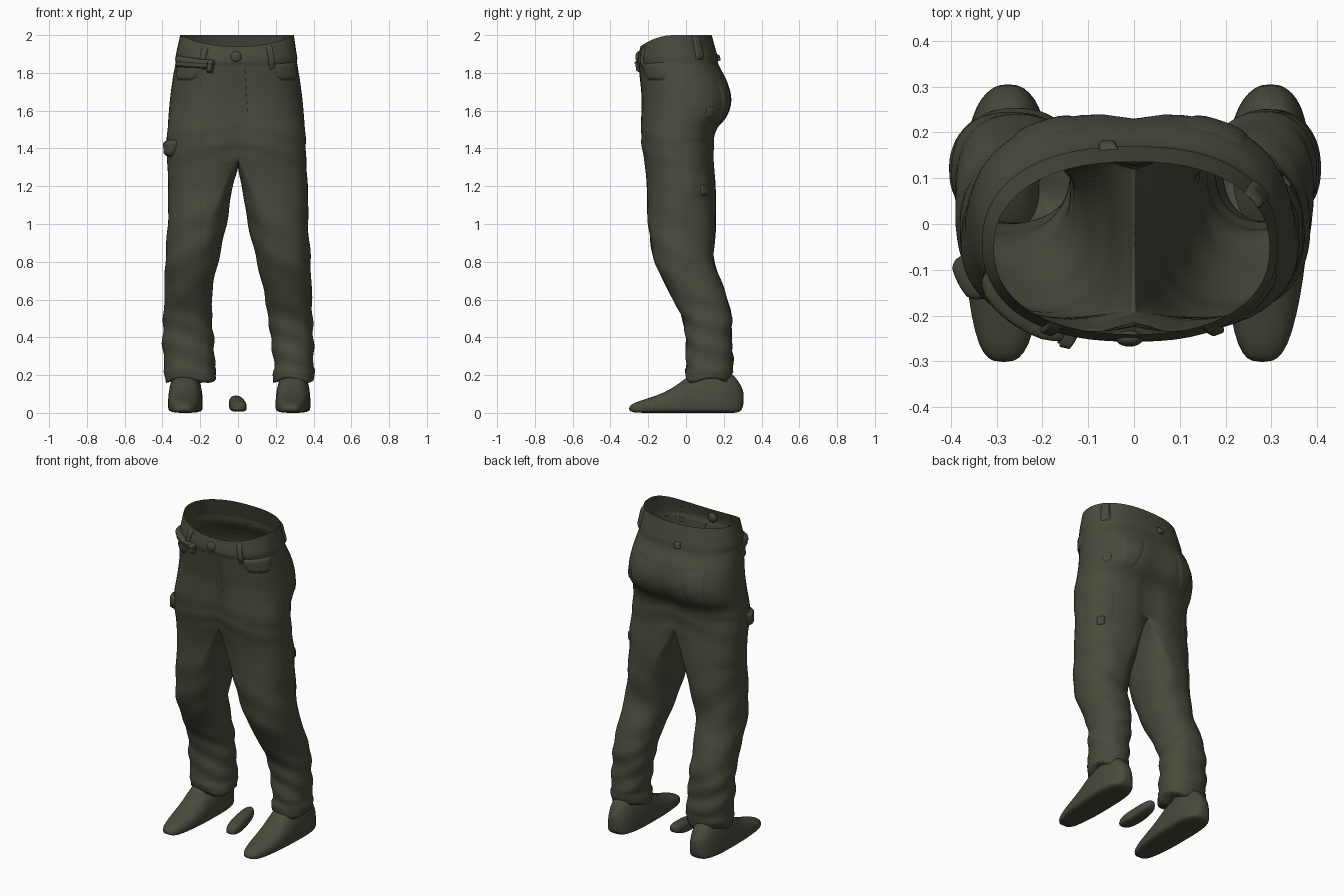
import bpy, bmesh, math
from math import sin, cos, pi, exp

if "Cube" in bpy.data.objects:
    bpy.data.objects.remove(bpy.data.objects["Cube"])

olive = bpy.data.materials.new("dark olive cloth")
olive.diffuse_color = (0.066, 0.067, 0.045, 1)
olive.use_nodes = True
olive.node_tree.nodes["Principled BSDF"].inputs["Base Color"].default_value = olive.diffuse_color

# Trouser outline: z, left inner x, left outer x, right inner x, right outer x, front y, back y, roundness
KEYS = [
    (0.17, .125, .375, .195, .395, .01, .225, 1),
    (0.27, .122, .392, .19, .40, 0, .25, 1),
    (0.38, .128, .40, .175, .40, 0, .24, 1),
    (0.50, .137, .395, .16, .395, -.02, .242, 1),
    (0.65, .135, .39, .135, .39, -.095, .205, 1),
    (0.80, .105, .385, .10, .385, -.165, .15, 1),
    (1.00, .06, .372, .053, .372, -.20, .158, .75),
    (1.20, .028, .37, .02, .37, -.21, .158, .22),
    (1.30, 0, .373, 0, .362, -.225, .152, 0),
    (1.40, 0, .378, 0, .36, -.238, .15, 0),
    (1.50, 0, .373, 0, .355, -.242, .165, 0),
    (1.57, 0, .368, 0, .349, -.24, .22, 0),
    (1.66, 0, .36, 0, .341, -.238, .243, 0),
    (1.76, 0, .347, 0, .328, -.245, .218, 0),
    (1.84, 0, .333, 0, .315, -.25, .176, 0),
    (1.91, 0, .32, 0, .303, -.25, .155, 0),
    (2.00, 0, .30, 0, .29, -.235, .13, 0),
]
CROTCH = 1.30
HEM = KEYS[0][0]


def shape(z):
    """Smooth interpolation of the outline table."""
    k = 0
    while k < len(KEYS) - 2 and z > KEYS[k + 1][0]:
        k += 1
    a, b = KEYS[k], KEYS[k + 1]
    p, n = KEYS[max(k - 1, 0)], KEYS[min(k + 2, len(KEYS) - 1)]
    h = b[0] - a[0]
    t = (z - a[0]) / h
    out = []
    for c in range(1, 8):
        ma = (b[c] - p[c]) / (b[0] - p[0]) * h
        mb = (n[c] - a[c]) / (n[0] - a[0]) * h
        out.append((2*t**3 - 3*t*t + 1) * a[c] + (t**3 - 2*t*t + t) * ma
                   + (3*t*t - 2*t**3) * b[c] + (t**3 - t*t) * mb)
    if z >= CROTCH:
        out[0] = out[2] = out[6] = 0
    return out


def cloth(side, a, z, off=0.0):
    """Point on the cloth: a = -90 deg front, 0 outer side, 90 deg back, 180 deg inner side."""
    li, lo, ri, ro, yf, yb, w = shape(z)
    xi, xo = (li, lo) if side < 0 else (ri, ro)
    w = min(max(w, 0), 1)
    ca, sa = cos(a), sin(a)
    yn = math.copysign(abs(sa) ** .88, sa)
    box = .72 + .16 * min(max((z - 1.6) / .4, 0), 1)
    dx = xi + (xo - xi) * max(ca, 0) ** box
    ex = (xi + xo) / 2 + (xo - xi) / 2 * math.copysign(abs(ca) ** .9, ca)
    x = dx * (1 - w) + ex * w
    y = (yf + yb) / 2 + (yb - yf) / 2 * yn
    # groove between the two halves
    deep = min(max((1.88 - z) / .5, 0), 1) * (1 - w)
    y -= yn * .03 * deep * exp(-((x - xi) / .05) ** 2)
    # folds, waistband and cuff
    low = min(1, max(0, (CROTCH - z) * 5))
    off += low * .0045 * sin(48 * z + 3 * sin(a + side) + side) * exp(-((z - .38) / .2) ** 2)
    off += low * .003 * sin(30 * z + 3 * a + side) * exp(-((z - .85) / .3) ** 2)
    off += .002 * sin(50 * z + 4 * abs(ca)) * exp(-((z - 1.42) / .1) ** 2)
    off += .006 * (z > 1.865) + .008 * (z < .23)
    x += off * (max(ca, 0) if z >= CROTCH else ca)
    y += off * sa
    # curved crotch seam, dipped front rim, uneven hem
    lift = .05 if sa < 0 else .01
    zz = z + lift * sa * sa * (1 - min(1, (x - xi) / (xo - xi))) * exp(-((z - CROTCH) / .12) ** 2)
    zz -= .06 * max(-sa, 0) ** 2 * max(0, (z - 1.8) / .2)
    zz += .012 * sin(3 * a + side) * max(0, (.28 - z) / .12)
    return (side * x, y, zz)


def finish(bm, name):
    bmesh.ops.recalc_face_normals(bm, faces=bm.faces)
    me = bpy.data.meshes.new(name)
    bm.to_mesh(me)
    bm.free()
    me.materials.append(olive)
    me.shade_smooth()
    ob = bpy.data.objects.new(name, me)
    bpy.context.collection.objects.link(ob)
    return ob


def skin(bm, rows, closed):
    for r0, r1 in zip(rows, rows[1:]):
        n = min(len(r0), len(r1))
        for i in range(n if closed else n - 1):
            j = (i + 1) % n
            bm.faces.new((r0[i], r0[j], r1[j], r1[i]))


# Trousers: open half shells above the crotch, closed tubes below it, hem folded in to the shoe
bm = bmesh.new()
M = 56
for side in (-1, 1):
    ang = [-pi / 2 + 2 * pi * i / M for i in range(M)]
    legs = [[bm.verts.new(cloth(side, a, CROTCH - (CROTCH - HEM) * k / 64)) for a in ang] for k in range(65)]
    ankle = (side * .287, .12)
    legs.append([bm.verts.new((ankle[0] + (v.co.x - ankle[0]) * .5, ankle[1] + (v.co.y - ankle[1]) * .5,
                               v.co.z + .012)) for v in legs[-1]])
    skin(bm, legs, True)
    hips = [legs[0][:M // 2 + 1]]
    for k in range(1, 41):
        hips.append([bm.verts.new(cloth(side, a, CROTCH + .7 * k / 40)) for a in ang[:M // 2 + 1]])
    skin(bm, hips, False)
seam = [v for v in bm.verts if abs(v.co.x) < .002 and v.co.z > 1.25]
bmesh.ops.remove_doubles(bm, verts=seam, dist=.003)
finish(bm, "trousers")


def patch(name, side, a0, a1, z0, z1, off, taper=0.0, n=14):
    """Raised piece of cloth that follows the trousers; taper narrows its lower edge."""
    bm = bmesh.new()
    rows = []
    for j in range(n + 1):
        v = j / n
        row = []
        for i in range(n + 1):
            u = i / n
            rise = min(1, 5 * min(u, 1 - u)) * min(1, 5 * min(v, 1 - v))
            uu = .5 + (u - .5) * (1 - taper * (1 - v) ** 3)
            a = math.radians(a0 + (a1 - a0) * uu)
            row.append(bm.verts.new(cloth(side, a, z0 + (z1 - z0) * v, off * math.sqrt(rise) - .002)))
        rows.append(row)
    skin(bm, rows, False)
    finish(bm, name)


# Pockets and seams on both sides
for s, tag in ((-1, "left"), (1, "right")):
    patch(tag + "_back_pocket", s, 48, 76, 1.53, 1.76, .008, .6)
    patch(tag + "_cargo_pocket", s, 5, 55, 1.13, 1.44, .007)
    patch(tag + "_front_pocket", s, -62, -14, 1.76, 1.86, .012, .5)
    patch(tag + "_front_belt_loop", s, -63, -56, 1.82, 1.985, .014)

# Waist and leg details
patch("fly", 1, -90, -86, 1.52, 1.88, .005)
patch("waist_strap", -1, -72, -14, 1.83, 1.895, .026)
patch("strap_end", -1, -72, -66, 1.80, 1.895, .03)
patch("right_side_belt_loop", 1, 24, 38, 1.87, 2.0, .015)
patch("back_belt_loop", -1, 80, 86, 1.86, 1.90, .015)
patch("left_thigh_bulge", -1, -35, -5, 1.355, 1.445, .028, .6)
patch("right_hip_tab", 1, 25, 38, 1.56, 1.62, .007)
patch("right_thigh_tab", 1, 30, 44, 1.15, 1.21, .014)

bm = bmesh.new()
bmesh.ops.create_uvsphere(bm, u_segments=16, v_segments=10, radius=.03)
for v in bm.verts:
    v.co = (v.co.x - .01, v.co.y * .6 - .25, v.co.z + 1.885)
finish(bm, "waist_button")


def foot(name, sections, n=24):
    """Loft along y. Each section: y, centre x, half width, bottom z, top z."""
    bm = bmesh.new()
    rows = []
    for y, cx, hw, zb, zt in sections:
        mid = zb + min(.04, (zt - zb) * .4)
        row = []
        for i in range(n):
            a = 2 * pi * i / n
            s = sin(a)
            z = mid + (zt - mid) * s ** .9 if s > 0 else mid - (mid - zb) * abs(s) ** .4
            row.append(bm.verts.new((cx + hw * math.copysign(abs(cos(a)) ** .75, cos(a)), y, z)))
        rows.append(row)
    skin(bm, rows, True)
    bm.faces.new(rows[0])
    bm.faces.new(rows[-1])
    ob = finish(bm, name)
    m = ob.modifiers.new("smooth", 'SUBSURF')
    m.levels = m.render_levels = 1


# Shoes
for s, tag, toe, heel in ((-1, "left", .285, .275), (1, "right", .28, .298)):
    sec = [(-.302, .022, .012, .032), (-.285, .045, .003, .05), (-.24, .064, 0, .066),
           (-.16, .08, 0, .09), (-.08, .089, 0, .125), (-.02, .091, 0, .17), (.03, .092, 0, .21),
           (.10, .093, 0, .235), (.18, .09, 0, .24), (.235, .078, 0, .22),
           (.275, .06, 0, .175), (.298, .035, .015, .13), (.305, .015, .05, .11)]
    foot(tag + "_shoe", [(y, s * (toe + (heel - toe) * (y + .3) / .6), hw, b, t) for y, hw, b, t in sec])

# Small loose piece between the shoes
foot("loose_shoe_piece", [(-.10, .01, .015, .015, .04), (-.085, .008, .036, .008, .055),
                          (-.03, .003, .046, .005, .075), (.04, -.005, .042, .01, .085),
                          (.10, -.01, .04, .025, .092), (.14, -.012, .03, .04, .092),
                          (.155, -.012, .012, .055, .085)])
